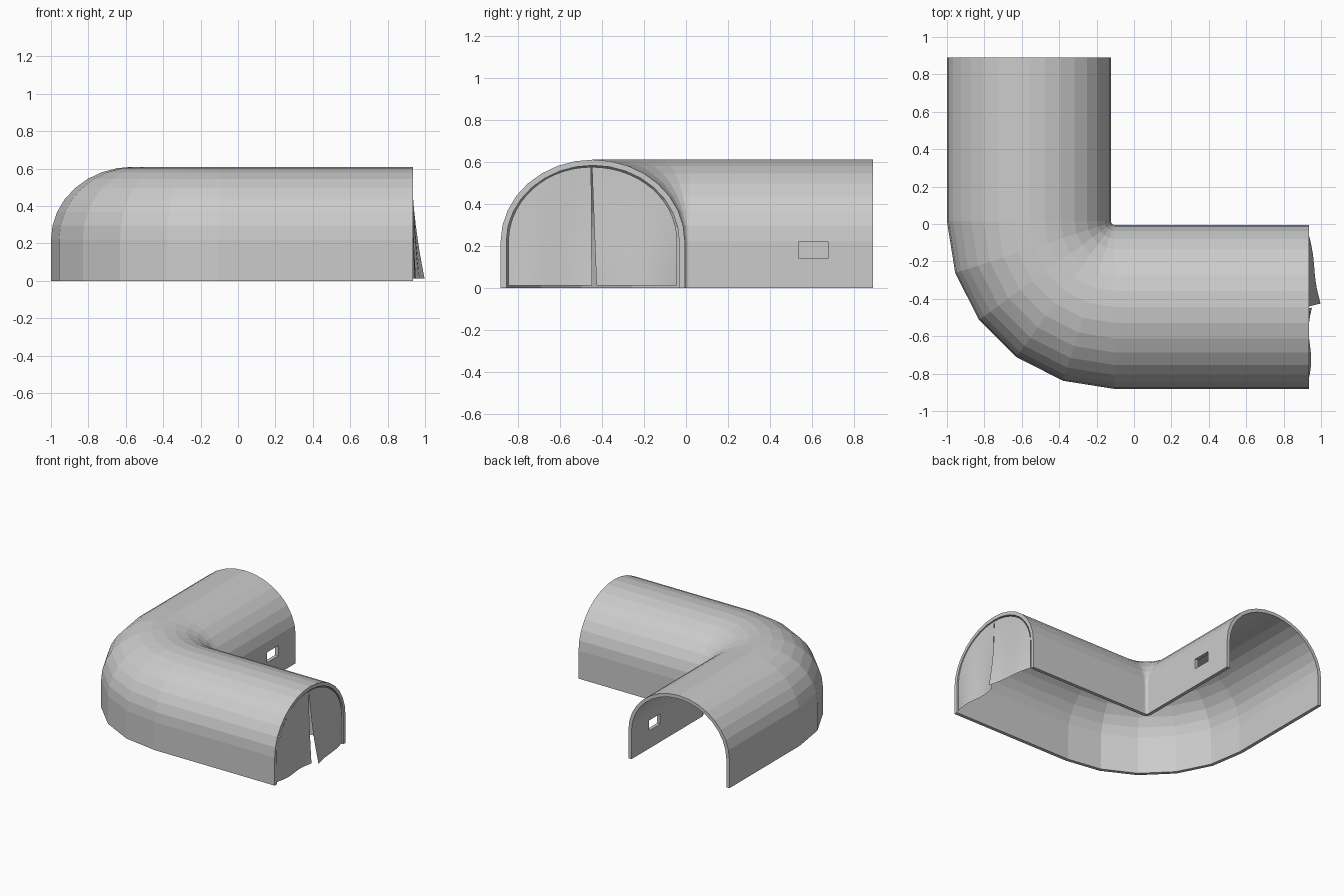
import bpy
import bmesh
from math import sin, cos, pi, radians, sqrt
from mathutils import Vector

default = bpy.data.objects.get("Cube")
if default:
    bpy.data.objects.remove(default, do_unlink=True)

HALF, SPRING, RISE, WALL = 0.4385, 0.22, 0.39, 0.027
BEND = Vector((-0.103, 0.015, 0))      # pivot of the corner
MID = 0.4585                           # pivot to tunnel centre line
END_X, END_Y = 0.936, 0.89


def material(name, rgb):
    mat = bpy.data.materials.new(name)
    mat.use_nodes = True
    mat.diffuse_color = (*rgb, 1)
    mat.node_tree.nodes["Principled BSDF"].inputs["Base Color"].default_value = (*rgb, 1)
    return mat


grey = material("light grey", (0.6, 0.6, 0.6))


def add_object(name, bm):
    mesh = bpy.data.meshes.new(name)
    bm.to_mesh(mesh)
    bm.free()
    mesh.materials.append(grey)
    obj = bpy.data.objects.new(name, mesh)
    bpy.context.collection.objects.link(obj)
    return obj


def arch(inset, steps=16):
    """Arch outline as (sideways, height) pairs, foot to foot."""
    a, b = HALF - inset, RISE - inset
    curve = [(a * cos(pi * i / steps), SPRING + b * sin(pi * i / steps))
             for i in range(steps + 1)]
    return [(a, 0)] + curve + [(-a, 0)]


# Tunnel shell: closed arch section swept round the corner
section = arch(0) + arch(WALL)[::-1]
stations = [(BEND + Vector((0, END_Y - BEND.y, 0)), Vector((-1, 0, 0)))]
for i in range(6):
    ang = radians(18 * i)
    stations.append((BEND, Vector((-cos(ang), -sin(ang), 0))))
stations.append((BEND + Vector((END_X - BEND.x, 0, 0)), Vector((0, -1, 0))))

bm = bmesh.new()
rings = [[bm.verts.new(origin + out * (MID + s) + Vector((0, 0, z)))
          for s, z in section] for origin, out in stations]
n = len(section)
for r0, r1 in zip(rings, rings[1:]):
    for j in range(n):
        k = (j + 1) % n
        bm.faces.new((r0[j], r0[k], r1[k], r1[j]))
for ring in (rings[0], rings[-1]):
    for j in range(n // 2 - 1):
        bm.faces.new((ring[j], ring[j + 1], ring[n - 2 - j], ring[n - 1 - j]))
bmesh.ops.recalc_face_normals(bm, faces=bm.faces)
tunnel = add_object("tunnel_shell", bm)

# Small window cut through the inner wall
bm = bmesh.new()
bmesh.ops.create_cube(bm, size=1)
bmesh.ops.scale(bm, vec=(0.2, 0.14, 0.08), verts=bm.verts)
bmesh.ops.translate(bm, vec=(-0.135, 0.605, 0.18), verts=bm.verts)
cutter = add_object("window_cutter", bm)
cutter.hide_render = True
cut = tunnel.modifiers.new("window", 'BOOLEAN')
cut.operation, cut.solver, cut.object = 'DIFFERENCE', 'EXACT', cutter
bpy.context.view_layer.objects.active = tunnel
bpy.ops.object.modifier_apply(modifier=cut.name)
bpy.data.objects.remove(cutter, do_unlink=True)


# Cloth curtain halves hanging in the side opening
def curtain(name, side, flare, gap, ripple):
    bm = bmesh.new()
    cols, rows = 14, 14
    width, rise = HALF - WALL - 0.012, RISE - WALL - 0.008
    centre = BEND.y - MID
    grid = []
    for i in range(cols + 1):
        u = sin(i / cols * pi / 2)
        top = SPRING + rise * sqrt(max(0, 1 - u * u))
        column = []
        for j in range(rows + 1):
            z = 0.012 + (top - 0.012) * j / rows
            drop = max(0, 1 - z / 0.58)
            x = 0.93 + flare * drop ** 1.7 * (1 - u)
            x += ripple * drop * sin(u * pi * 2)
            y = side * (u * width + gap * drop * (1 - u) + 0.002)
            column.append(bm.verts.new((x, centre - 0.006 * (1 - u) + y, z)))
        grid.append(column)
    for c0, c1 in zip(grid, grid[1:]):
        for j in range(rows):
            quad = (c0[j], c1[j], c1[j + 1], c0[j + 1])
            bm.faces.new(quad if side > 0 else quad[::-1])
    for face in bm.faces:
        face.smooth = True
    return add_object(name, bm)


curtain("curtain_back", 1, 0.07, 0.022, -0.006)
curtain("curtain_front", -1, 0.022, -0.004, -0.012)
